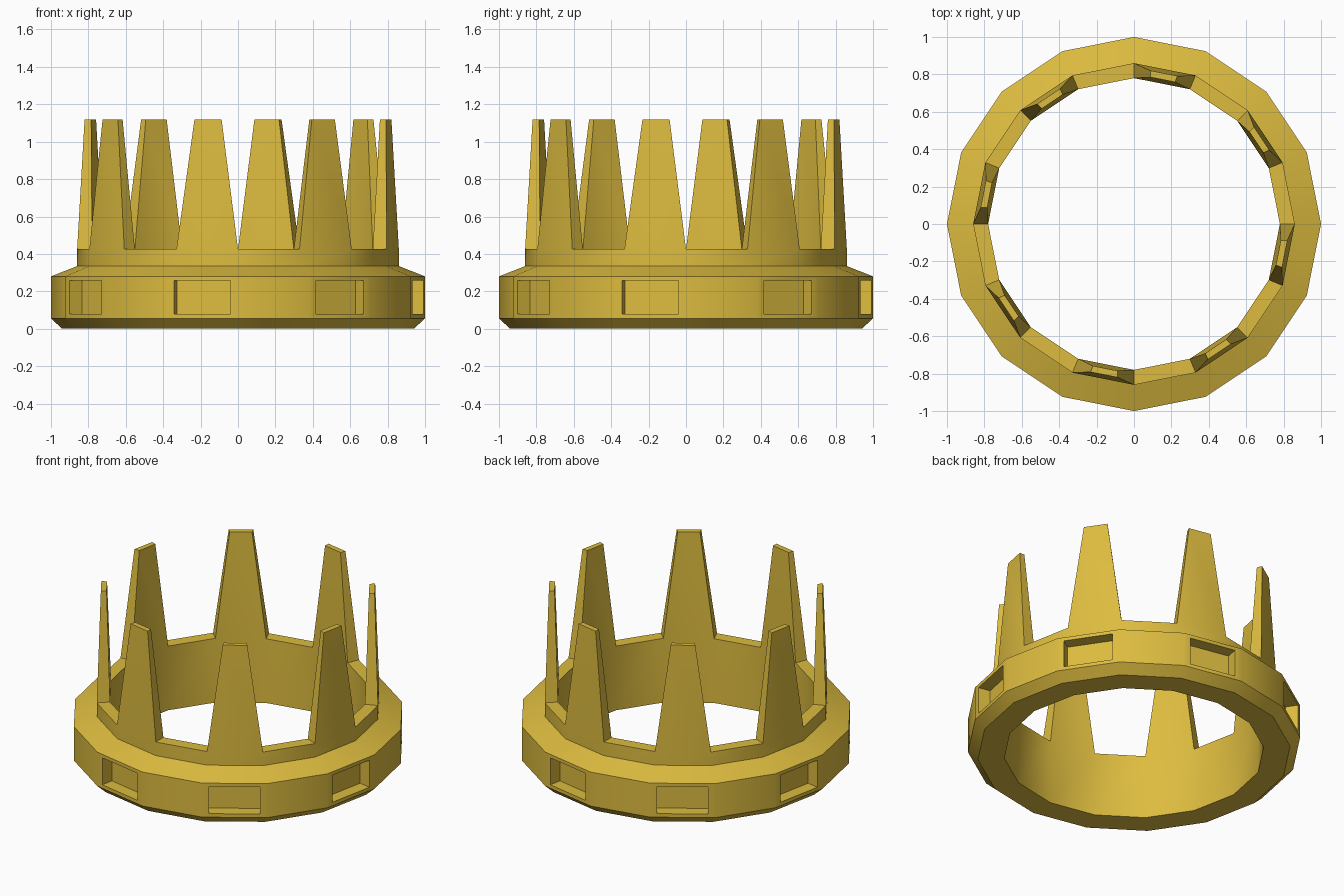
import bpy, bmesh
from math import cos, sin, pi
from mathutils import Vector

if "Cube" in bpy.data.objects:
    bpy.data.objects.remove(bpy.data.objects["Cube"])

SIDES = 16
# closed cross-section of the ring: (radius, height)
PROFILE = [(0.78, 0), (0.94, 0), (1, 0.055), (1, 0.28),
           (0.86, 0.335), (0.86, 0.425), (0.78, 0.425)]
BAND, RIM = 2, 5          # profile segments: outer band, top rim

bm = bmesh.new()

# ring body
rings = [[bm.verts.new((r * cos(2 * pi * i / SIDES), r * sin(2 * pi * i / SIDES), z))
          for r, z in PROFILE] for i in range(SIDES)]
n = len(PROFILE)
band, rim = [], []
for i in range(SIDES):
    a, b = rings[i], rings[(i + 1) % SIDES]
    for j in range(n):
        k = (j + 1) % n
        f = bm.faces.new((a[j], b[j], b[k], a[k]))
        if i % 2:
            if j == BAND:
                band.append(f)
            elif j == RIM:
                rim.append(f)
bmesh.ops.recalc_face_normals(bm, faces=bm.faces)


def extrude(face):
    return bmesh.ops.extrude_discrete_faces(bm, faces=[face])["faces"][0]


# tapered spikes on every other rim face
for f in rim:
    top = extrude(f)
    c = top.calc_center_median()
    for v in top.verts:
        v.co = c + (v.co - c) * 0.44 + Vector((0, 0, 0.695))

# recessed windows below the spikes
for f in band:
    bmesh.ops.inset_individual(bm, faces=[f], thickness=0.033)
    c = f.calc_center_median()
    for v in f.verts:
        d = v.co - c
        v.co = c + Vector((d.x * 0.89, d.y * 0.89, d.z))
    inward = -Vector((c.x, c.y, 0)).normalized() * 0.08
    floor = extrude(f)
    for v in floor.verts:
        v.co += inward

bmesh.ops.recalc_face_normals(bm, faces=bm.faces)
mesh = bpy.data.meshes.new("crown")
bm.to_mesh(mesh)
bm.free()
crown = bpy.data.objects.new("crown", mesh)
bpy.context.collection.objects.link(crown)

# gold material
gold = bpy.data.materials.new("gold")
gold.diffuse_color = (0.72, 0.5, 0.05, 1)
gold.use_nodes = True
gold.node_tree.nodes["Principled BSDF"].inputs["Base Color"].default_value = gold.diffuse_color
mesh.materials.append(gold)

# soft shading around the ring, sharp edges elsewhere
bpy.context.view_layer.objects.active = crown
crown.select_set(True)
bpy.ops.object.shade_smooth_by_angle(angle=pi / 6)
